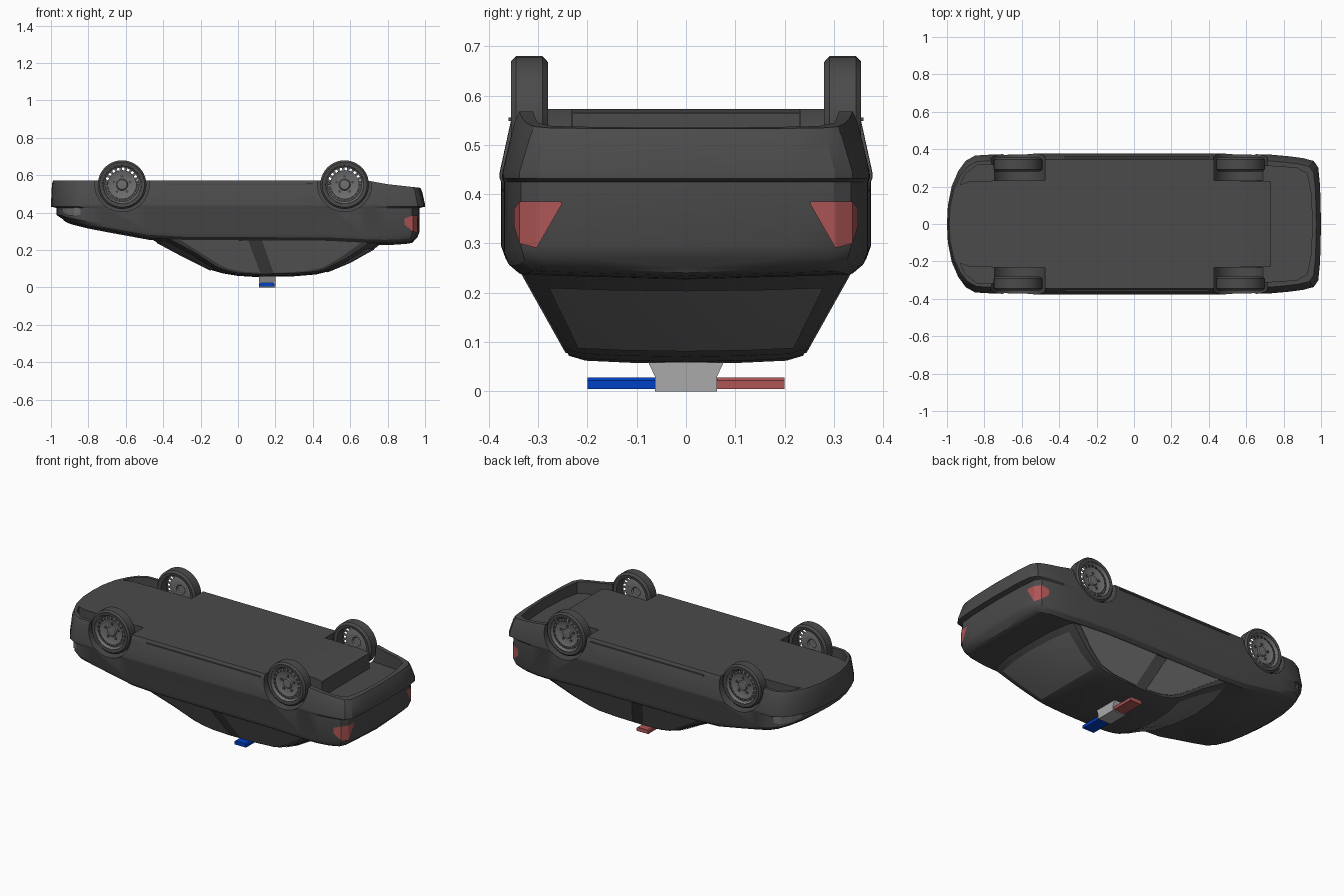
import bpy, bmesh
from math import sin, cos, pi

if "Cube" in bpy.data.objects:
    bpy.data.objects.remove(bpy.data.objects["Cube"])


def material(name, rgb):
    m = bpy.data.materials.new(name)
    m.diffuse_color = (*rgb, 1)
    m.use_nodes = True
    m.node_tree.nodes["Principled BSDF"].inputs["Base Color"].default_value = m.diffuse_color
    return m


DARK = material("dark_grey", (0.07, 0.07, 0.07))
GLASS = material("glass_grey", (0.16, 0.16, 0.16))
SILVER = material("silver", (0.4, 0.4, 0.4))
RED = material("red", (0.42, 0.09, 0.09))
BLUE = material("blue", (0.0, 0.05, 0.55))


def interp(x, table):
    if x <= table[0][0]:
        return table[0][1]
    for (a, u), (b, v) in zip(table, table[1:]):
        if x <= b:
            return u + (v - u) * (x - a) / (b - a)
    return table[-1][1]


def modify(ob, kind, **settings):
    bpy.context.view_layer.objects.active = ob
    m = ob.modifiers.new(kind, kind)
    for k, v in settings.items():
        setattr(m, k, v)
    bpy.ops.object.modifier_apply(modifier=m.name)


def smooth(ob, angle=0.5):
    bpy.ops.object.select_all(action='DESELECT')
    ob.select_set(True)
    bpy.context.view_layer.objects.active = ob
    bpy.ops.object.shade_smooth_by_angle(angle=angle)


def mesh(name, verts, faces, mat=DARK):
    me = bpy.data.meshes.new(name)
    me.from_pydata(verts, [], faces)
    bm = bmesh.new()
    bm.from_mesh(me)
    bmesh.ops.remove_doubles(bm, verts=bm.verts, dist=1e-5)
    bmesh.ops.recalc_face_normals(bm, faces=bm.faces)
    bm.to_mesh(me)
    bm.free()
    me.materials.append(mat)
    ob = bpy.data.objects.new(name, me)
    bpy.context.collection.objects.link(ob)
    return ob


def grid(rows):
    n = len(rows[0])
    verts = [p for r in rows for p in r]
    faces = [(j*n+i, j*n+i+1, (j+1)*n+i+1, (j+1)*n+i)
             for j in range(len(rows)-1) for i in range(n-1)]
    return verts, faces


def prism(name, pts, place, lo, hi, mat=DARK):
    n = len(pts)
    verts = [place(a, b, c) for c in (lo, hi) for a, b in pts]
    faces = [tuple(range(n)), tuple(range(n, 2*n))]
    faces += [(i, (i+1) % n, n+(i+1) % n, n+i) for i in range(n)]
    return mesh(name, verts, faces, mat)


def lathe(name, prof, cx, cz, side, mat, n=40, skip=None, closed=False):
    k = len(prof)
    verts = [(cx + r*cos(2*pi*s/n), side*y, cz + r*sin(2*pi*s/n))
             for s in range(n) for r, y in prof]
    faces = []
    for s in range(n):
        for i in range(k if closed else k-1):
            if i == skip and s % 2:
                continue
            t, j = (s+1) % n, (i+1) % k
            faces.append((s*k+i, s*k+j, t*k+j, t*k+i))
    return mesh(name, verts, faces, mat)


# Lower body: plan outline lofted through layers (the car lies on its roof)
plan = [(-1, 0), (-.995, .1), (-.975, .2), (-.94, .28), (-.9, .335), (-.85, .363),
        (-.75, .369), (-.5, .375), (-.3, .375), (0, .375), (.3, .375), (.5, .374),
        (.7, .369), (.73, .368), (.82, .36), (.9, .35), (.96, .335), (.985, .3),
        (.995, .2), (1, 0)]
hood = [(-.95, .37), (-.9, .35), (-.8, .325), (-.6, .287), (-.42, .255), (.5, .25),
        (.75, .236), (.88, .24), (.95, .252)]
sill = [(.7, .573), (.73, .56), (1, .53)]
lip = [(-.95, .018), (-.6, .04), (.9, .045)]
layers = [(.988, .975, .92, lambda x: interp(x, sill)),
          (.995, .985, .945, lambda x: interp(x, sill) - .02),
          (1, 1, 1.008, lambda x: .445),
          (1, 1, 1.008, lambda x: .432),
          (.97, .97, 1, lambda x: .425),
          (.97, .97, 1, lambda x: interp(x, hood) + interp(x, lip)),
          (.955, .96, .975, lambda x: interp(x, hood) + .4*interp(x, lip)),
          (.935, .94, .92, lambda x: interp(x, hood))]
rows = []
for xf, xr, ys, fz in layers:
    rows.append([(x*(xf if x < 0 else xr), y*ys, fz(x*(xf if x < 0 else xr)))
                 for x, y in plan])
rows.insert(0, [(x, 0, z) for x, y, z in rows[0]])
rows.append([(x, 0, z - .01*min(1, y/.2)) for x, y, z in rows[-1]])
body = mesh("body", *grid(rows))
modify(body, 'MIRROR', use_axis=(False, True, False), merge_threshold=1e-4)

# Hollows: wheel arches, front corners and rear bumper cavity
WHEELS = [(-.62, .55), (.57, .55)]
flat = lambda a, b, c: (a, b, c)
cutters = [prism("rear_cutter", [(.57, .23), (.73, .23), (.73, -.23), (.57, -.23),
           (.57, -.32), (.87, -.3), (.925, -.27), (.945, -.17), (.955, 0),
           (.945, .17), (.925, .27), (.87, .3), (.57, .32)], flat, .47, .7)]
for s in (-1, 1):
    cutters.append(prism("corner_cutter", [(-.62, s*.235), (-.62, s*.325), (-.84, s*.315),
                   (-.9, s*.27), (-.93, s*.21), (-.88, s*.228)], flat, .48, .7))
    for cx, cz in WHEELS:
        ring = [(cx + .145*cos(2*pi*i/40), cz + .145*sin(2*pi*i/40)) for i in range(40)]
        cutters.append(prism("arch_cutter", ring, lambda a, b, c, s=s: (a, s*c, b), .233, .5))
for c in cutters:
    c.hide_render = True
    modify(body, 'BOOLEAN', object=c, operation='DIFFERENCE', solver='EXACT')
    bpy.data.objects.remove(c)
smooth(body)

# Cabin: side silhouette swept across the width with leaning sides
profile = [(-.48, .27), (-.44, .245), (-.3, .17), (-.15, .095), (-.08, .075), (0, .062),
           (.1, .056), (.3, .06), (.42, .07), (.48, .085), (.6, .135), (.73, .208), (.8, .262)]
bend = [(-.3, .07), (-.15, .035), (0, 0), (.42, 0), (.6, -.03), (.75, -.05)]
half_width = lambda z: .235 + (z - .068)*.56


def across(pts, cols, off=0.0):
    out = []
    for x, z in pts:
        row = []
        for f in cols:
            zz = z + .008*f*f + (.008 if abs(f) == 1 else 0)
            row.append((x + interp(x, bend)*f*f, f*half_width(zz), zz - off))
        out.append(row)
    return out


cols = [-1, -.88, -.5, 0, .5, .88, 1]
v, f = grid(across(profile, cols))
k, n = len(cols), len(profile)
f += [tuple(i*k for i in range(n)), tuple(i*k + k-1 for i in range(n))]
f.append((0, 1, 2, 3, 4, 5, 6) + tuple((n-1)*k + i for i in range(6, -1, -1)))
smooth(mesh("cabin", v, f))
for name, a, b in (("windscreen", 1, 4), ("rear_window", 9, 12)):
    smooth(mesh(name, *grid(across(profile[a:b], cols[1:-1], .004)), GLASS))

# Side windows, split by the slanted pillar
panes = {"front_side_window": [(-.32, .262), (-.2, .185), (-.1, .122), (-.05, .1), (.02, .085),
                               (.12, .078), (.05, .262)],
         "rear_side_window": [(.125, .262), (.19, .078), (.35, .086), (.45, .105),
                              (.54, .155), (.66, .24), (.64, .262)]}
for name, pts in panes.items():
    for s in (-1, 1):
        prism(name, pts, lambda x, z, o, s=s: (x, s*(half_width(z) + o), z), -.004, .004, GLASS)

# Head and tail lights follow the body wall; sill strips below
lights = [("headlight", [(-.865, .355, .425, .39), (-.9, .335, .43, .383),
                         (-.94, .28, .43, .387), (-.965, .225, .43, .4)], GLASS),
          ("tail_light", [(.915, .346, .37, .335), (.96, .335, .385, .3),
                          (.985, .3, .385, .291), (.99, .25, .385, .378)], RED)]
for s in (-1, 1):
    for name, pts, mat in lights:
        strip = [[(x*.974, s*(y + .003), z) for x, y, z, _ in pts],
                 [(x*.974, s*(y + .003), z) for x, y, _, z in pts]]
        mesh(name, *grid(strip), mat)
    prism("sill_strip", [(-.37, .548), (.4, .548), (.4, .556), (-.37, .556)],
          lambda x, z, y, s=s: (x, s*y, z), .345, .36)

# Wheels: tyre, slotted rim and bolts
tyre = [(.1, .283), (.118, .28), (.13, .291), (.13, .345), (.12, .355), (.104, .353), (.1, .345)]
rim = [(.103, .352), (.098, .34), (.092, .336), (.077, .34), (.055, .332), (.03, .332),
       (.025, .34), (0, .342)]
for cx, cz in WHEELS:
    for s in (-1, 1):
        smooth(lathe("tyre", tyre, cx, cz, s, DARK, closed=True))
        r = lathe("rim", rim, cx, cz, s, GLASS, skip=2)
        modify(r, 'SOLIDIFY', thickness=.004, offset=0)
        smooth(r)
        for i in range(5):
            a = 2*pi*i/5 + pi/2
            lathe("wheel_bolt", [(.008, .33), (.008, .339), (0, .339)],
                  cx + .045*cos(a), cz + .045*sin(a), s, DARK, n=8)

# Roof light bar
prism("light_bar_mount", [(-.063, 0), (.063, 0), (.063, .03), (.076, .058), (-.076, .058),
      (-.063, .03)], lambda y, z, x: (x, y, z), .112, .2, SILVER)
for name, a, b, mat in (("blue_light", -.2, -.063, BLUE), ("red_light", .063, .2, RED)):
    prism(name, [(.116, .005), (.194, .005), (.194, .022), (.188, .028), (.122, .028),
          (.116, .022)], lambda x, z, y: (x, y, z), a, b, mat)
